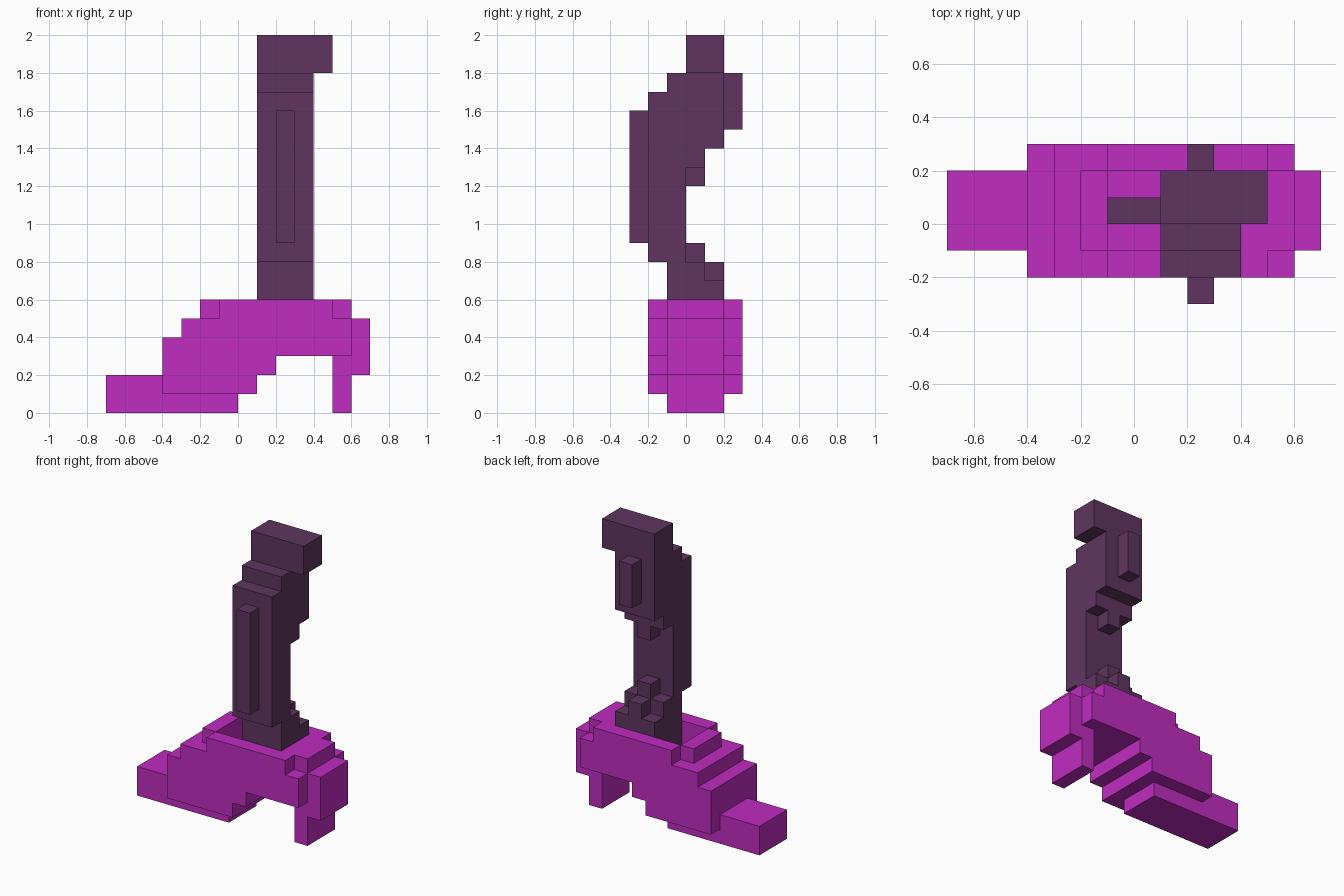
import bpy, bmesh, math
from mathutils import Vector

cube = bpy.data.objects.get("Cube")
if cube:
    bpy.data.objects.remove(cube, do_unlink=True)

U = 0.1  # size of one block


def material(name, rgb):
    m = bpy.data.materials.new(name)
    m.use_nodes = True
    m.diffuse_color = (*rgb, 1)
    bsdf = m.node_tree.nodes["Principled BSDF"]
    bsdf.inputs["Base Color"].default_value = (*rgb, 1)
    bsdf.inputs["Roughness"].default_value = 0.8
    return m


def cells(boxes):
    """All block cells inside boxes given as (x0, x1, y0, y1, z0, z1)."""
    return {(x, y, z) for x0, x1, y0, y1, z0, z1 in boxes
            for x in range(x0, x1) for y in range(y0, y1) for z in range(z0, z1)}


def block_part(name, mat, boxes, cuts=()):
    """One clean skin around the union of the boxes, minus the cuts."""
    solid = cells(boxes) - cells(cuts)
    bm = bmesh.new()
    verts = {}

    def vert(p):
        key = tuple(round(c) for c in p)
        if key not in verts:
            verts[key] = bm.verts.new(Vector(key) * U)
        return verts[key]

    for c in solid:
        for axis in range(3):
            for side in (0, 1):
                n = list(c)
                n[axis] += 1 if side else -1
                if tuple(n) in solid:
                    continue
                a, b = (axis + 1) % 3, (axis + 2) % 3
                quad = []
                for da, db in ((0, 0), (1, 0), (1, 1), (0, 1)):
                    p = list(c)
                    p[axis] += side
                    p[a] += da
                    p[b] += db
                    quad.append(vert(p))
                bm.faces.new(quad if side else quad[::-1])
    # merge flat areas into large faces
    bmesh.ops.dissolve_limit(bm, angle_limit=math.radians(1),
                             verts=bm.verts[:], edges=bm.edges[:])
    mesh = bpy.data.meshes.new(name)
    bm.to_mesh(mesh)
    bm.free()
    mesh.materials.append(mat)
    ob = bpy.data.objects.new(name, mesh)
    bpy.context.collection.objects.link(ob)
    return ob


magenta = material("magenta", (0.53, 0.025, 0.53))
plum = material("dark plum", (0.115, 0.036, 0.115))

# shoe: toe, stepped sole, upper and rim, with the foot opening cut out
block_part("shoe", magenta, [
    (-7, 0, -1, 2, 0, 1),
    (-7, -4, -1, 2, 1, 2),
    (-4, 1, -2, 3, 1, 2),
    (-4, 2, -2, 3, 2, 3),
    (-4, 6, -2, 3, 3, 4),
    (-3, 6, -2, 3, 4, 5),
    (-1, 5, -2, 3, 5, 6),
    (-2, -1, -1, 2, 5, 6),
    (5, 6, -1, 2, 5, 6),
], cuts=[(-1, 1, -1, 2, 3, 6), (1, 4, -1, 2, 4, 6)])

# heel post with the back counter
block_part("heel", magenta, [
    (5, 6, -1, 2, 0, 3),
    (6, 7, -1, 2, 2, 5),
])

# toe bone lying in the opening
block_part("toe_bone", plum, [(-1, 1, 0, 1, 3, 4)])

# leg: stepped column, head block, shin and calf ridges, ankle and knee bumps
block_part("leg", plum, [
    (1, 4, -1, 2, 4, 7),
    (1, 4, -1, 1, 7, 8),
    (1, 4, -2, 0, 8, 13),
    (1, 4, -2, 1, 13, 14),
    (1, 4, -2, 2, 14, 17),
    (1, 4, -1, 2, 17, 18),
    (1, 5, 0, 2, 18, 20),
    (2, 3, -3, -2, 9, 16),
    (2, 3, 2, 3, 15, 18),
    (2, 3, 1, 2, 7, 8),
    (2, 3, 0, 1, 8, 9),
    (2, 3, 0, 1, 12, 13),
])
